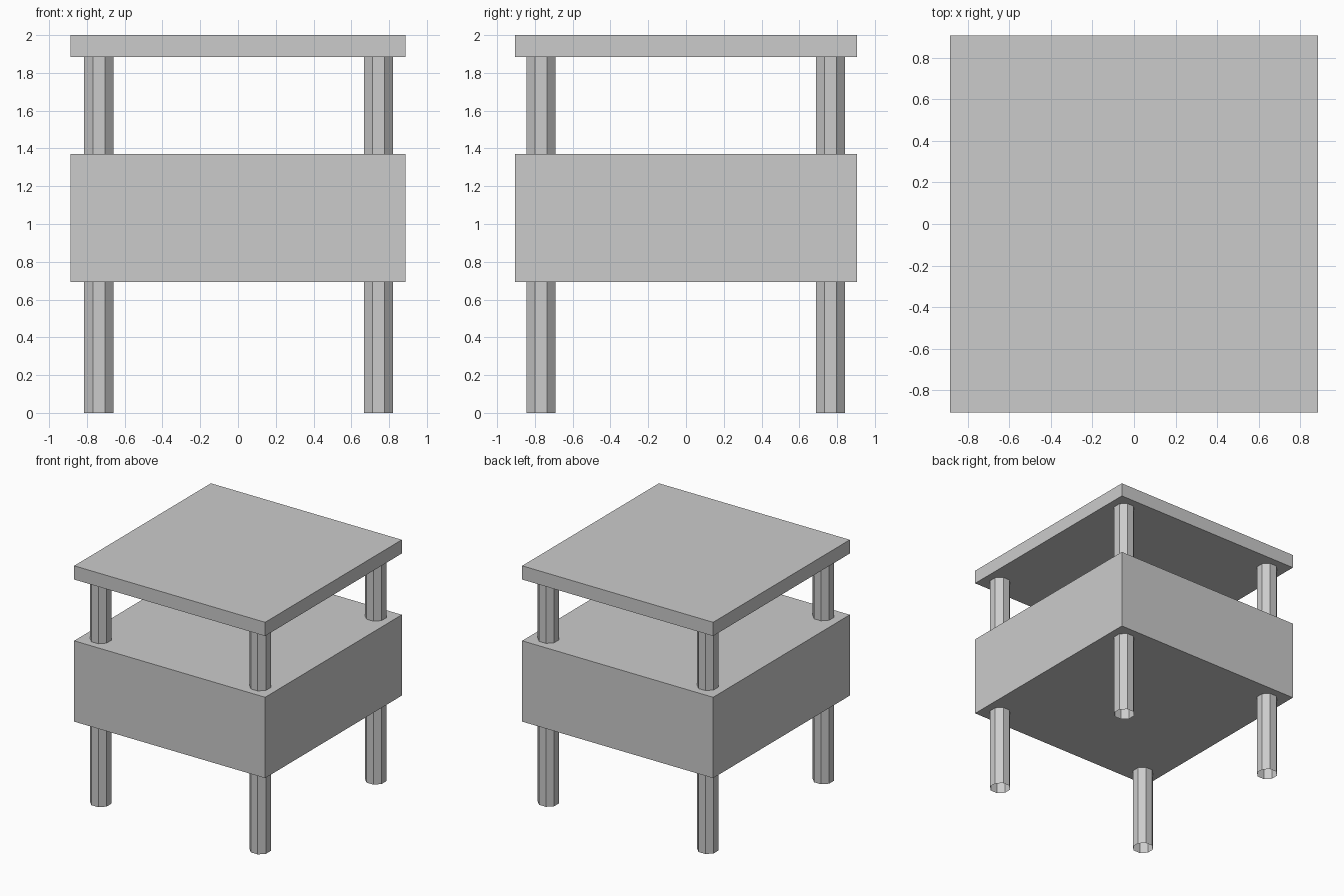
import bpy
from math import pi, cos

if "Cube" in bpy.data.objects:
    bpy.data.objects.remove(bpy.data.objects["Cube"])

W, D = 1.772, 1.812          # footprint
PLATE_BOTTOM = 1.885
LEG_APOTHEM = 0.077


def slab(name, z0, z1):
    bpy.ops.mesh.primitive_cube_add(size=1, location=(0, 0, (z0 + z1) / 2))
    ob = bpy.context.object
    ob.name = name
    ob.scale = (W, D, z1 - z0)
    bpy.ops.object.transform_apply(location=False, rotation=False, scale=True)


def leg(name, x, y):
    # open-ended octagonal tube with flats facing the axes
    bpy.ops.mesh.primitive_cylinder_add(
        vertices=8, radius=LEG_APOTHEM / cos(pi / 8), depth=PLATE_BOTTOM,
        end_fill_type='NOTHING', location=(x, y, PLATE_BOTTOM / 2),
        rotation=(0, 0, pi / 8))
    bpy.context.object.name = name


# Table top and drawer-like box
slab("top_plate", PLATE_BOTTOM, 2.0)
slab("middle_box", 0.693, 1.371)

# Four posts running from the floor to the top
for side, x in (("left", -0.737), ("right", 0.743)):
    for end, y in (("front", -0.768), ("back", 0.764)):
        leg(f"{end}_{side}_leg", x, y)
